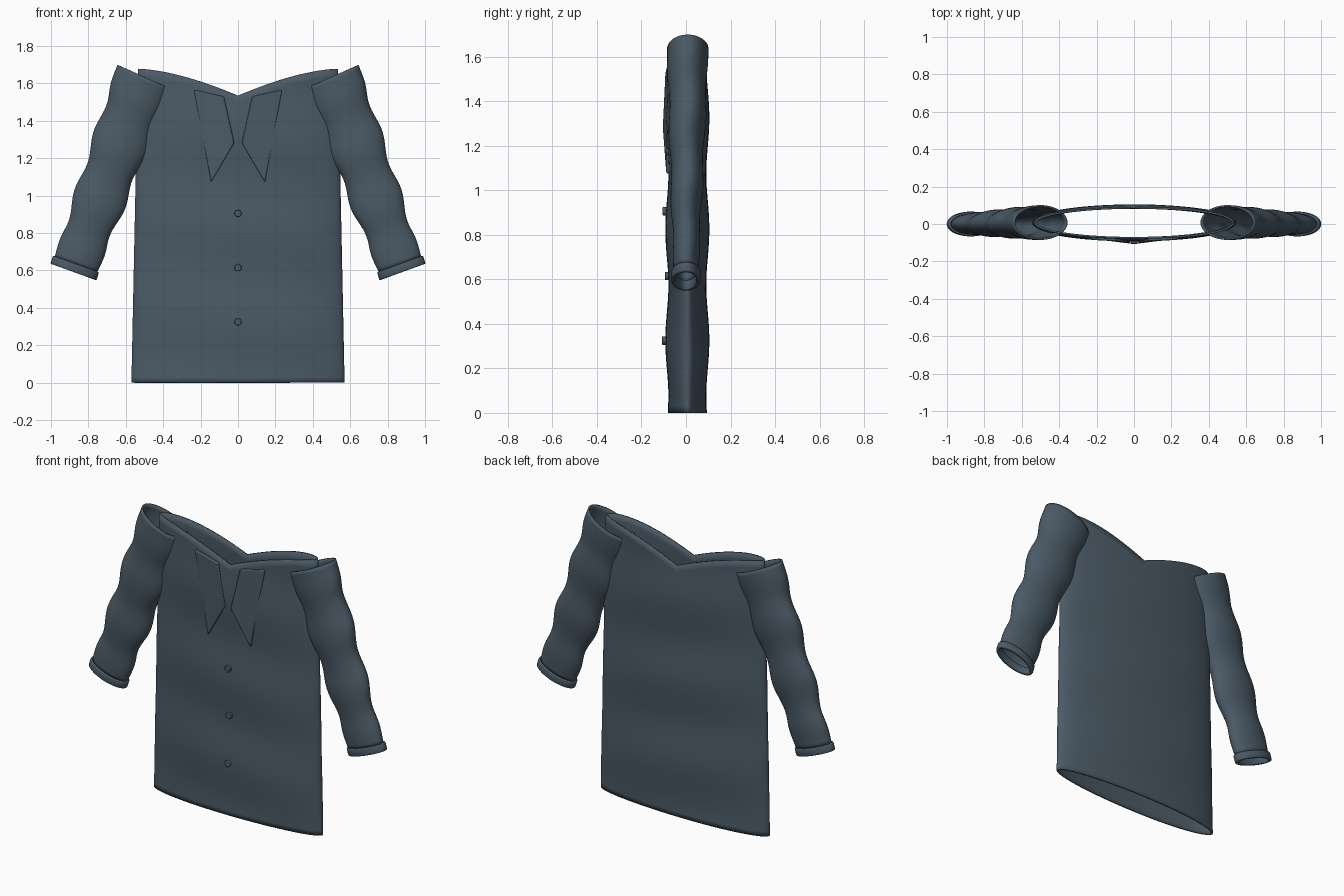
import bpy, bmesh
from math import sin, cos, pi, sqrt

cube = bpy.data.objects.get("Cube")
if cube:
    bpy.data.objects.remove(cube)

cloth = bpy.data.materials.new("slate_blue_cloth")
cloth.use_nodes = True
COLOUR = (0.070, 0.102, 0.133, 1)
cloth.diffuse_color = COLOUR
cloth.node_tree.nodes["Principled BSDF"].inputs["Base Color"].default_value = COLOUR


def finish(name, bm, thickness=0, bevel=0, angle=None):
    """Turn a bmesh into a shaded object, optionally thickened and bevelled."""
    bmesh.ops.recalc_face_normals(bm, faces=bm.faces)
    mesh = bpy.data.meshes.new(name)
    bm.to_mesh(mesh)
    bm.free()
    mesh.materials.append(cloth)
    ob = bpy.data.objects.new(name, mesh)
    bpy.context.collection.objects.link(ob)
    if thickness:
        mod = ob.modifiers.new("thickness", 'SOLIDIFY')
        mod.thickness = thickness
        mod.offset = -1
    if bevel:
        mod = ob.modifiers.new("soft_edge", 'BEVEL')
        mod.width = bevel
        mod.segments = 2
    bpy.ops.object.select_all(action='DESELECT')
    ob.select_set(True)
    bpy.context.view_layer.objects.active = ob
    if angle:
        bpy.ops.object.shade_smooth_by_angle(angle=angle)
    else:
        bpy.ops.object.shade_smooth()
    return ob


def tube(point, rows, sides):
    """Open tube whose vertices come from point(row fraction, angle)."""
    bm = bmesh.new()
    rings = [[bm.verts.new(point(t, 2 * pi * i / sides)) for i in range(sides)]
             for t in rows]
    for a, b in zip(rings, rings[1:]):
        for i in range(sides):
            j = (i + 1) % sides
            bm.faces.new((a[i], a[j], b[j], b[i]))
    return bm


def mix(a, b, t):
    return a + (b - a) * t


# Torso: flat elliptical tube with a V neckline and soft diagonal folds
def half_width(z):
    return mix(0.57, 0.535, z / 1.68)


def depth(x, z):
    return 0.092 + 0.007 * sin(2 * pi * (z - 0.2) / 0.5 + 1.5 * x)


def neckline(x):
    u = min(1, abs(x) / 0.535)
    return 1.535 + 0.143 * (1 - (1 - u) ** 1.6)


def torso_point(t, a):
    z = t * neckline(0.535 * cos(a))
    x = half_width(z) * cos(a)
    return x, 0.006 + depth(x, z) * sin(a), z


def front_y(x, z):
    return 0.006 - depth(x, z) * sqrt(1 - (x / half_width(z)) ** 2)


finish("torso", tube(torso_point, [0, 0.018] + [k / 40 for k in range(2, 41)], 96),
       thickness=0.01)

for side, label in ((1, "left"), (-1, "right")):
    # Sleeve: tapering oval tube with gathered waves
    def sleeve_point(t, a):
        bump = 0.011 * sin(2 * pi * 3.3 * t + 0.6 + 0.8 * sin(a)) * min(1, 6 * t, 6 * (1 - t))
        r = mix(0.157, 0.121, t) + bump
        ry = mix(0.093, 0.056, t) + 0.4 * bump
        x = mix(0.50, 0.866, t) + r * cos(a) * mix(0.92, 0.94, t)
        z = mix(1.635, 0.632, t) + r * cos(a) * mix(0.41, 0.34, t)
        return side * x, mix(0.008, 0, t) + ry * sin(a), z

    finish(label + "_sleeve", tube(sleeve_point, [k / 48 for k in range(49)], 48),
           thickness=0.01, angle=0.9)

    # Cuff: thick band around the sleeve end
    def cuff_point(t, a):
        x = mix(0.866, 0.880, t) + 0.131 * cos(a) * 0.94
        z = mix(0.635, 0.592, t) + 0.131 * cos(a) * 0.34
        return side * x, 0.066 * sin(a), z

    finish(label + "_cuff", tube(cuff_point, [0, 0.5, 1], 48),
           thickness=0.02, bevel=0.005, angle=0.7)

    # Collar flap: pointed plate lying on the chest
    bm = bmesh.new()
    outline = [(0.075, 1.53), (0.235, 1.565), (0.144, 1.072), (0.02, 1.282)]
    layers = [[bm.verts.new((side * x, front_y(side * x, z) + off, z)) for x, z in outline]
              for off in (-0.013, 0.006)]
    front, back = layers
    bm.faces.new(front)
    bm.faces.new(back[::-1])
    for i in range(4):
        j = (i + 1) % 4
        bm.faces.new((front[i], back[i], back[j], front[j]))
    finish(label + "_collar_flap", bm, bevel=0.006, angle=0.6)

# Buttons: small discs down the front
for n, z in enumerate((0.905, 0.615, 0.325)):
    bm = bmesh.new()
    bmesh.ops.create_cone(bm, cap_ends=True, segments=24, radius1=0.019,
                          radius2=0.019, depth=0.024)
    for v in bm.verts:
        x, y, h = v.co
        v.co = (x, front_y(0, z) - 0.003 + h, z + y)
    finish("button_%d" % (n + 1), bm, bevel=0.003, angle=0.6)
